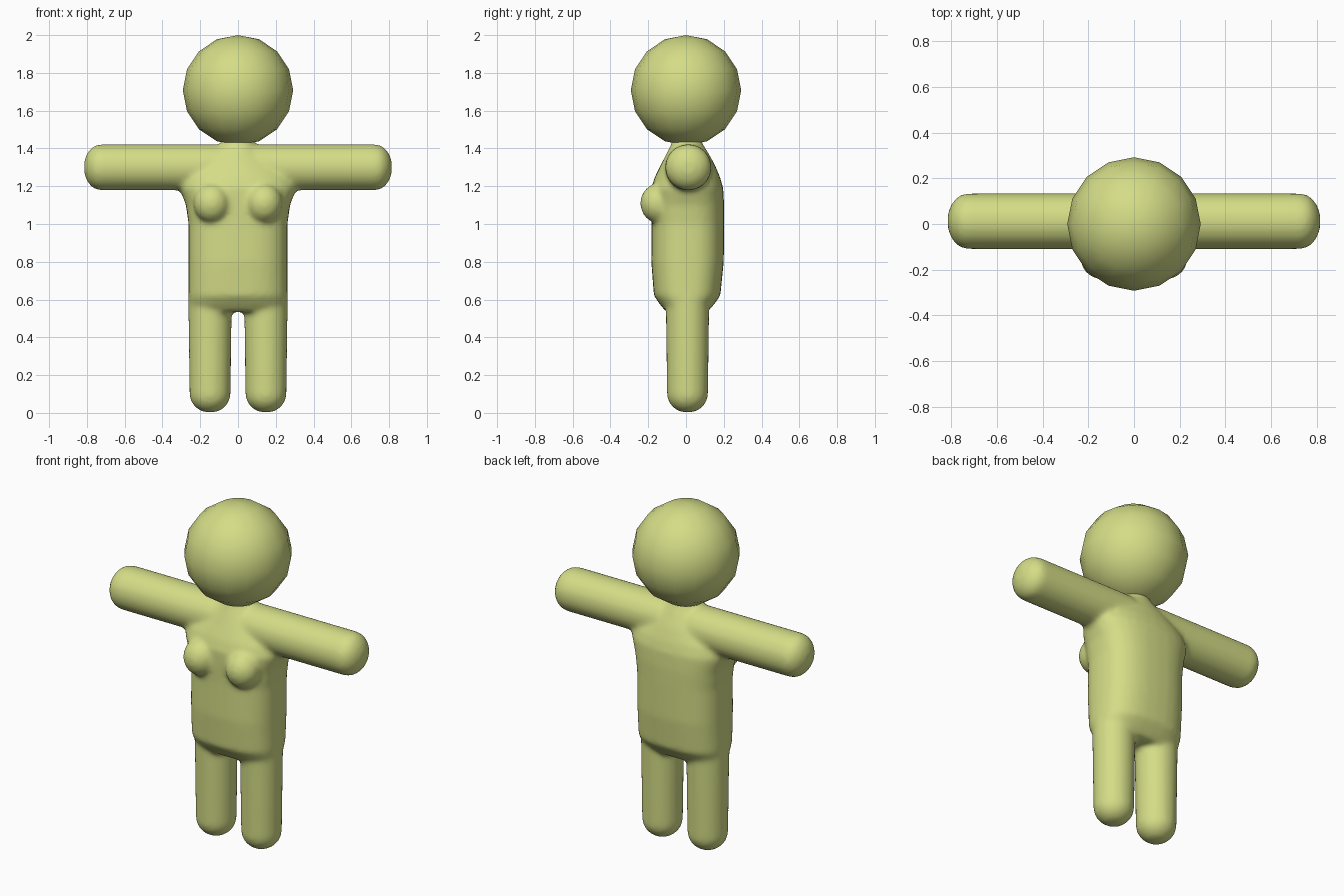
import bpy, bmesh, math
from mathutils import Matrix, Vector

if "Cube" in bpy.data.objects:
    bpy.data.objects.remove(bpy.data.objects["Cube"])

skin = bpy.data.materials.new("yellow_green")
skin.diffuse_color = (0.66, 0.72, 0.24, 1)
skin.use_nodes = True
skin.node_tree.nodes["Principled BSDF"].inputs["Base Color"].default_value = skin.diffuse_color


def make_object(name, bm):
    bmesh.ops.recalc_face_normals(bm, faces=bm.faces)
    for f in bm.faces:
        f.smooth = True
    mesh = bpy.data.meshes.new(name)
    bm.to_mesh(mesh)
    bm.free()
    mesh.materials.append(skin)
    obj = bpy.data.objects.new(name, mesh)
    bpy.context.collection.objects.link(obj)
    return obj


def loft(bm, sections, matrix=Matrix(), count=32):
    """Closed skin through (z, half width, y front, y back, exponent) sections."""
    rings = []
    for z, hx, y0, y1, power in sections:
        ring = []
        for i in range(count):
            a = 2 * math.pi * i / count
            c, s = math.cos(a), math.sin(a)
            x = hx * math.copysign(abs(c) ** (2 / power), c)
            y = (y0 + y1) / 2 + (y1 - y0) / 2 * math.copysign(abs(s) ** (2 / power), s)
            ring.append(bm.verts.new(matrix @ Vector((x, y, z))))
        rings.append(ring)
    for low, high in zip(rings, rings[1:]):
        for i in range(count):
            j = (i + 1) % count
            bm.faces.new((low[i], low[j], high[j], high[i]))
    bm.faces.new(rings[0][::-1])
    bm.faces.new(rings[-1])


def limb(bm, matrix, length, r_tip, r_root, cap):
    """Round-ended limb with its tip at the local origin, running along z."""
    sections = []
    for k in range(1, 7):
        a = math.pi / 2 * k / 6
        r = r_tip * math.sin(a)
        sections.append((cap * (1 - math.cos(a)), r, -r, r, 2))
    sections.append((length, r_root, -r_root, r_root, 2))
    loft(bm, sections, matrix)


body = bmesh.new()

# Torso: hips, waist, chest, sloping shoulders, neck
loft(body, [
    (0.535, 0.240, -0.105, 0.115, 2.6),
    (0.570, 0.258, -0.135, 0.145, 2.6),
    (0.620, 0.262, -0.170, 0.182, 2.6),
    (0.800, 0.262, -0.184, 0.200, 2.6),
    (1.000, 0.262, -0.182, 0.202, 2.6),
    (1.100, 0.276, -0.185, 0.202, 2.6),
    (1.190, 0.310, -0.185, 0.197, 2.4),
    (1.250, 0.300, -0.165, 0.180, 2.2),
    (1.320, 0.230, -0.130, 0.150, 2),
    (1.390, 0.130, -0.095, 0.110, 2),
    (1.430, 0.085, -0.075, 0.085, 2),
    (1.470, 0.080, -0.070, 0.080, 2),
])

for side in (-1, 1):
    # Arms reach straight out sideways
    limb(body, Matrix.Translation((side * 0.817, 0.012, 1.30))
         @ Matrix.Rotation(-side * math.pi / 2, 4, 'Y'), 0.72, 0.122, 0.122, 0.09)
    # Legs hang straight down
    limb(body, Matrix.Translation((side * 0.148, 0.008, 0)), 0.62, 0.109, 0.116, 0.10)
    # Chest
    bmesh.ops.create_uvsphere(
        body, u_segments=24, v_segments=16, radius=1,
        matrix=Matrix.Translation((side * 0.138, -0.145, 1.11)) @ Matrix.Diagonal((0.098, 0.098, 0.105, 1)))

# Fuse the body parts into one softly blended skin
body_obj = make_object("body", body)
fuse = body_obj.modifiers.new("fuse", 'REMESH')
fuse.mode = 'VOXEL'
fuse.voxel_size = 0.014
fuse.use_smooth_shade = True
blend = body_obj.modifiers.new("blend", 'SMOOTH')
blend.factor = 0.5
blend.iterations = 8

# Head: coarse smooth-shaded ball
head = bmesh.new()
bmesh.ops.create_uvsphere(head, u_segments=16, v_segments=8, radius=0.292,
                          matrix=Matrix.Translation((0, 0, 1.708)))
make_object("head", head)
